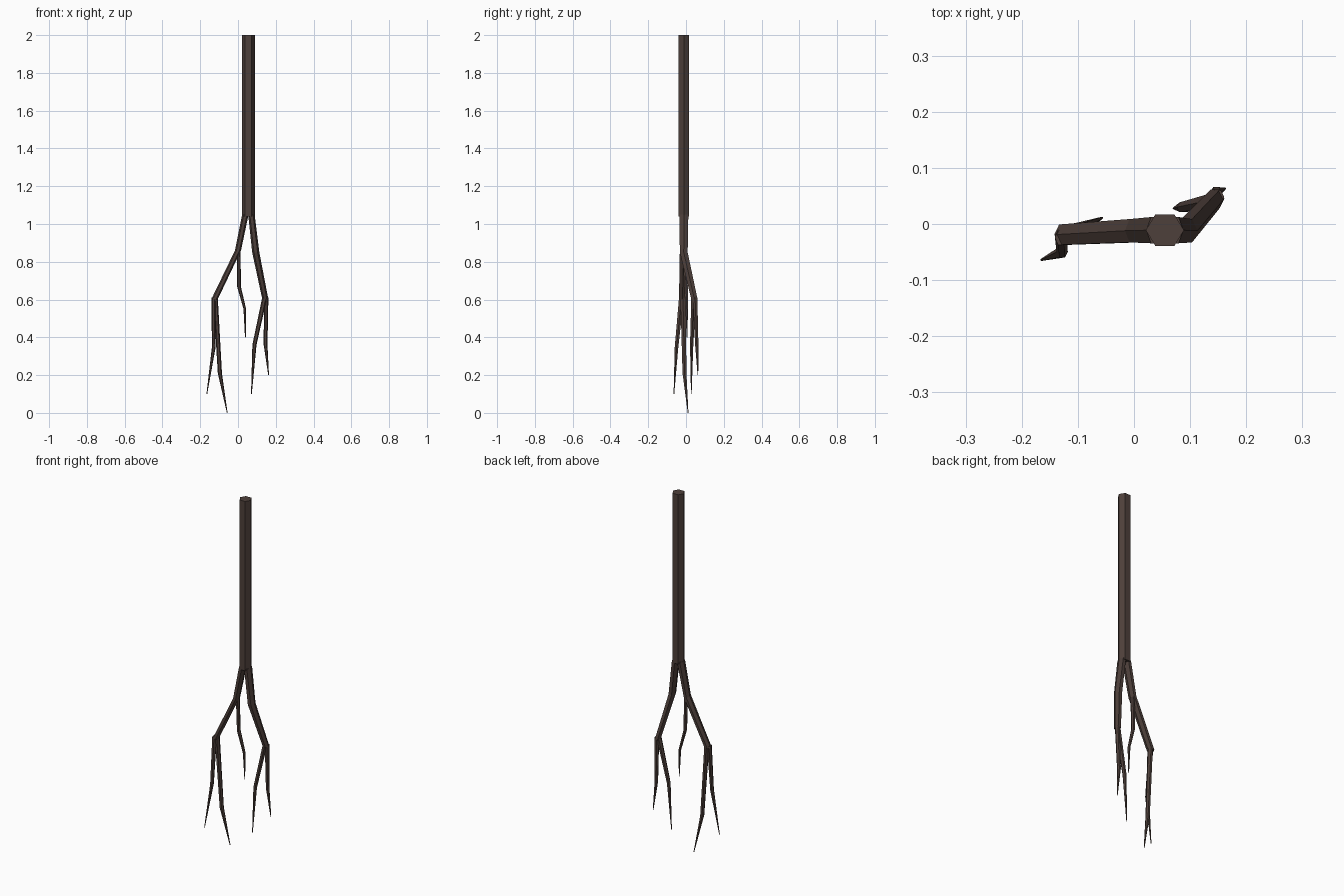
import bpy, bmesh, math

SIDES = 6
bark = bpy.data.materials.new("dark brown bark")
bark.diffuse_color = (0.076, 0.051, 0.043, 1)


def limb(name, rings):
    """Six-sided tube through level rings given as (x, y, z, rx, ry)."""
    bm = bmesh.new()
    loops = []
    for x, y, z, rx, ry in rings:
        loops.append([bm.verts.new((x + rx * math.cos(a), y + ry * math.sin(a), z))
                      for a in (2 * math.pi * i / SIDES for i in range(SIDES))])
    for a, b in zip(loops, loops[1:]):
        for i in range(SIDES):
            j = (i + 1) % SIDES
            bm.faces.new((a[i], a[j], b[j], b[i]))
    bm.faces.new(loops[0])
    bm.faces.new(loops[-1])
    bmesh.ops.recalc_face_normals(bm, faces=bm.faces)
    mesh = bpy.data.meshes.new(name)
    bm.to_mesh(mesh)
    bm.free()
    mesh.materials.append(bark)
    obj = bpy.data.objects.new(name, mesh)
    bpy.context.collection.objects.link(obj)


# Main stem
limb("stem", [(0.055, -0.011, 2.0, 0.034, 0.0325), (0.055, -0.011, 1.04, 0.034, 0.0325)])

# Two main forks
limb("left_fork", [(0.039, -0.011, 1.05, 0.017, 0.027),
                   (0.0, -0.012, 0.86, 0.016, 0.024),
                   (-0.125, -0.019, 0.60, 0.017, 0.021)])
limb("right_fork", [(0.071, -0.011, 1.05, 0.017, 0.027),
                    (0.094, -0.012, 0.85, 0.019, 0.024),
                    (0.145, 0.045, 0.60, 0.016, 0.019)])

# Thin tapering ends
limb("middle_twig", [(0.004, -0.008, 0.88, 0.010, 0.012),
                     (0.005, 0.0, 0.67, 0.010, 0.011),
                     (0.036, 0.004, 0.55, 0.007, 0.008),
                     (0.039, 0.005, 0.40, 0.002, 0.002)])
limb("left_outer_twig", [(-0.130, -0.024, 0.61, 0.011, 0.015),
                         (-0.128, -0.050, 0.35, 0.010, 0.011),
                         (-0.165, -0.064, 0.10, 0.002, 0.002)])
limb("left_inner_twig", [(-0.119, -0.016, 0.61, 0.012, 0.016),
                         (-0.096, -0.008, 0.21, 0.011, 0.012),
                         (-0.057, 0.011, 0.0, 0.002, 0.002)])
limb("right_inner_twig", [(0.141, 0.041, 0.61, 0.013, 0.015),
                          (0.087, 0.030, 0.36, 0.011, 0.010),
                          (0.071, 0.028, 0.10, 0.002, 0.002)])
limb("right_outer_twig", [(0.149, 0.048, 0.61, 0.012, 0.014),
                          (0.146, 0.057, 0.36, 0.010, 0.010),
                          (0.162, 0.063, 0.20, 0.002, 0.002)])
